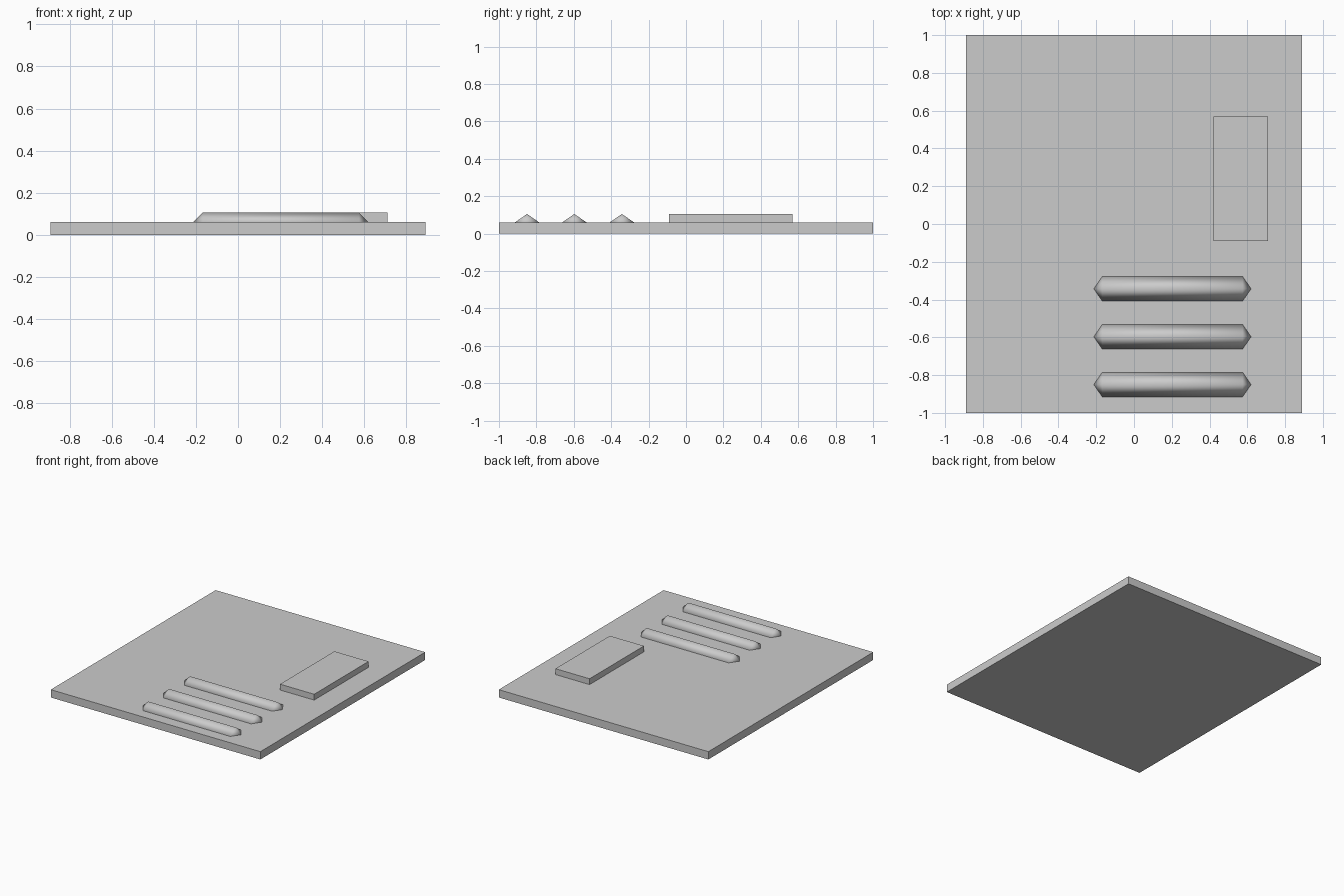
import bpy
import bmesh
from math import cos, sin, pi

cube = bpy.data.objects.get("Cube")
if cube:
    bpy.data.objects.remove(cube, do_unlink=True)

grey = bpy.data.materials.new("plain_grey")
grey.use_nodes = True
colour = (0.6, 0.6, 0.6, 1)
grey.diffuse_color = colour
grey.node_tree.nodes["Principled BSDF"].inputs["Base Color"].default_value = colour


def add_object(name, bm, smooth=False):
    bmesh.ops.recalc_face_normals(bm, faces=bm.faces)
    mesh = bpy.data.meshes.new(name)
    for face in bm.faces:
        face.smooth = smooth
    bm.to_mesh(mesh)
    bm.free()
    mesh.materials.append(grey)
    obj = bpy.data.objects.new(name, mesh)
    bpy.context.collection.objects.link(obj)
    return obj


def box(name, low, high):
    bm = bmesh.new()
    bmesh.ops.create_cube(bm, size=1)
    for v in bm.verts:
        v.co = [a + (b - a) * (c + 0.5) for a, b, c in zip(low, high, v.co)]
    return add_object(name, bm)


def ridge(name, y, z, x0, x1, taper, half_width, height):
    """Four-sided bar with pointed ends, its lower half sunk in the plate."""
    bm = bmesh.new()
    rings = []
    for x in (x0 + taper, x1 - taper):
        rings.append([bm.verts.new((x, y + half_width * cos(i * pi / 2),
                                    z + height * sin(i * pi / 2)))
                      for i in range(4)])
    tips = [bm.verts.new((x, y, z)) for x in (x0, x1)]
    for i in range(4):
        j = (i + 1) % 4
        bm.faces.new((rings[0][i], rings[0][j], rings[1][j], rings[1][i]))
        for ring, tip in zip(rings, tips):
            bm.faces.new((ring[i], ring[j], tip))
    return add_object(name, bm, smooth=True)


# Base plate and raised rectangular block
TOP = 0.06
box("base_plate", (-0.89, -1, 0), (0.89, 1, TOP))
box("raised_block", (0.42, -0.09, 0.03), (0.71, 0.57, 0.105))

# Three parallel ridges near the front
for n, y in enumerate((-0.85, -0.597, -0.343)):
    ridge(f"ridge_{n + 1}", y, TOP, -0.213, 0.62, 0.045, 0.065, 0.045)
